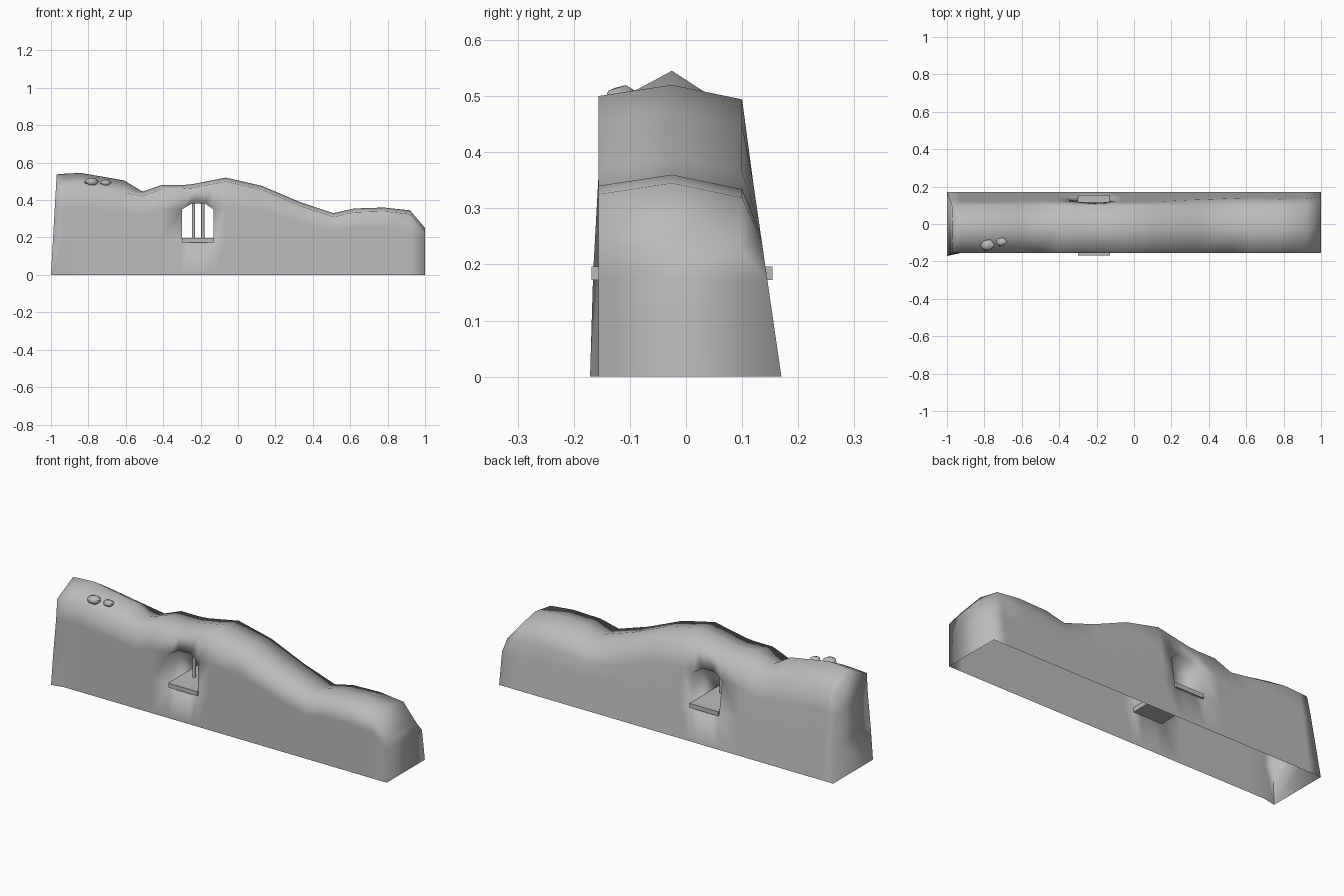
import bpy, bmesh, math
from mathutils import Vector

cube = bpy.data.objects.get("Cube")
if cube:
    bpy.data.objects.remove(cube, do_unlink=True)

stone = bpy.data.materials.new("grey stone")
stone.use_nodes = True
GREY = (0.5, 0.5, 0.5, 1)
stone.diffuse_color = GREY
stone.node_tree.nodes["Principled BSDF"].inputs["Base Color"].default_value = GREY


def finish(name, bm, smooth=None):
    bmesh.ops.recalc_face_normals(bm, faces=bm.faces)
    mesh = bpy.data.meshes.new(name)
    bm.to_mesh(mesh)
    bm.free()
    mesh.materials.append(stone)
    obj = bpy.data.objects.new(name, mesh)
    bpy.context.collection.objects.link(obj)
    if smooth:
        bpy.ops.object.select_all(action='DESELECT')
        bpy.context.view_layer.objects.active = obj
        obj.select_set(True)
        bpy.ops.object.shade_smooth_by_angle(angle=math.radians(smooth))
    return obj


# Ridge line of the crumbling wall, and the window outline heights by column
RIDGE = [(-1, .537), (-.84, .545), (-.61, .505), (-.51, .445), (-.41, .48),
         (-.27, .48), (-.065, .52), (.13, .475), (.33, .39), (.51, .33),
         (.62, .355), (.78, .36), (.92, .345), (1, .25)]
WINDOW = {-.3: .35, -.246: .382, -.176: .382, -.13: .348}
SILL_Z = .185


def ridge(x):
    for (xa, za), (xb, zb) in zip(RIDGE, RIDGE[1:]):
        if x <= xb:
            return za + (zb - za) * (x - xa) / (xb - xa)


def wall_column(bm, x):
    """Front points, back points (bottom to top) and the ridge point."""
    top = ridge(x)
    steep = min(1, max(0, (-.5 - x) / .12))       # the tall end has a sharper crest
    front_top = top - .02 - .05 * steep
    back_top = top - .026 - .055 * steep
    opening = WINDOW.get(x)

    def point(y, z):
        lean = .03 * z / .53 if x == -1 else 0
        return bm.verts.new((x + lean, y, z))

    def levels(edge):
        return [0, min(SILL_Z, .5 * edge), opening or min(.36, .76 * edge), edge]

    front, back = [], []
    for z in levels(front_top):
        flare = .015 * min(1, max(0, (.28 - z) / .15)) if x == -1 else 0
        front.append(point(-.156 - flare, z))
    for z in levels(back_top):
        back.append(point(.10 if z == back_top else .17 - .145 * z, z))
    return front, back, point(-.025, top)


# Wall shell, open underneath
bm = bmesh.new()
xs = sorted({x for x, z in RIDGE if x != -.27} | set(WINDOW) | {-.93})
columns = [wall_column(bm, x) for x in xs]
first, last = xs.index(-.3), xs.index(-.13)
for i, (a, b) in enumerate(zip(columns, columns[1:])):
    for side in (0, 1):
        for r in range(3):
            if r == 1 and first <= i < last:
                continue                          # window opening
            bm.faces.new((a[side][r], b[side][r], b[side][r + 1], a[side][r + 1]))
        bm.faces.new((a[side][3], b[side][3], b[2], a[2]))

# Wall ends
for front, back, crest in (columns[0], columns[-1]):
    for r in range(3):
        bm.faces.new((front[r], back[r], back[r + 1], front[r + 1]))
    bm.faces.new((front[3], back[3], crest))

# Window reveal joining the front and back openings
span = list(range(first, last + 1))
loop = [(i, 2) for i in span] + [(i, 1) for i in reversed(span)]
for (i, r), (j, s) in zip(loop, loop[1:] + loop[:1]):
    bm.faces.new((columns[i][0][r], columns[j][0][s], columns[j][1][s], columns[i][1][r]))
finish("wall", bm, 100)

# Window sill running through the wall
bm = bmesh.new()
bmesh.ops.create_cube(bm, size=1)
bmesh.ops.scale(bm, vec=(.172, .322, .024), verts=bm.verts)
bmesh.ops.translate(bm, vec=(-.214, -.007, .184), verts=bm.verts)
finish("window_sill", bm)

# Window bars
for name, x in (("window_bar_right", -.238), ("window_bar_left", -.188)):
    bm = bmesh.new()
    bmesh.ops.create_cone(bm, cap_ends=True, segments=8, radius1=.009, radius2=.009, depth=.2)
    bmesh.ops.translate(bm, vec=(x, -.035, .288), verts=bm.verts)
    finish(name, bm, 60)

# Loose rocks on the sloping crest
for name, x, y, z, size, turn in (("large_rock", -.783, -.113, .497, .04, .4),
                                  ("small_rock", -.708, -.096, .492, .031, 1.1)):
    bm = bmesh.new()
    bmesh.ops.create_icosphere(bm, subdivisions=1, radius=size)
    for v in bm.verts:
        v.co.rotate(Vector((0, 0, 1)).rotation_difference(Vector((.3, .2, 1))))
        v.co = Vector((x + v.co.x, y + v.co.y * .85, z + v.co.z * .6))
    finish(name, bm, 50)
